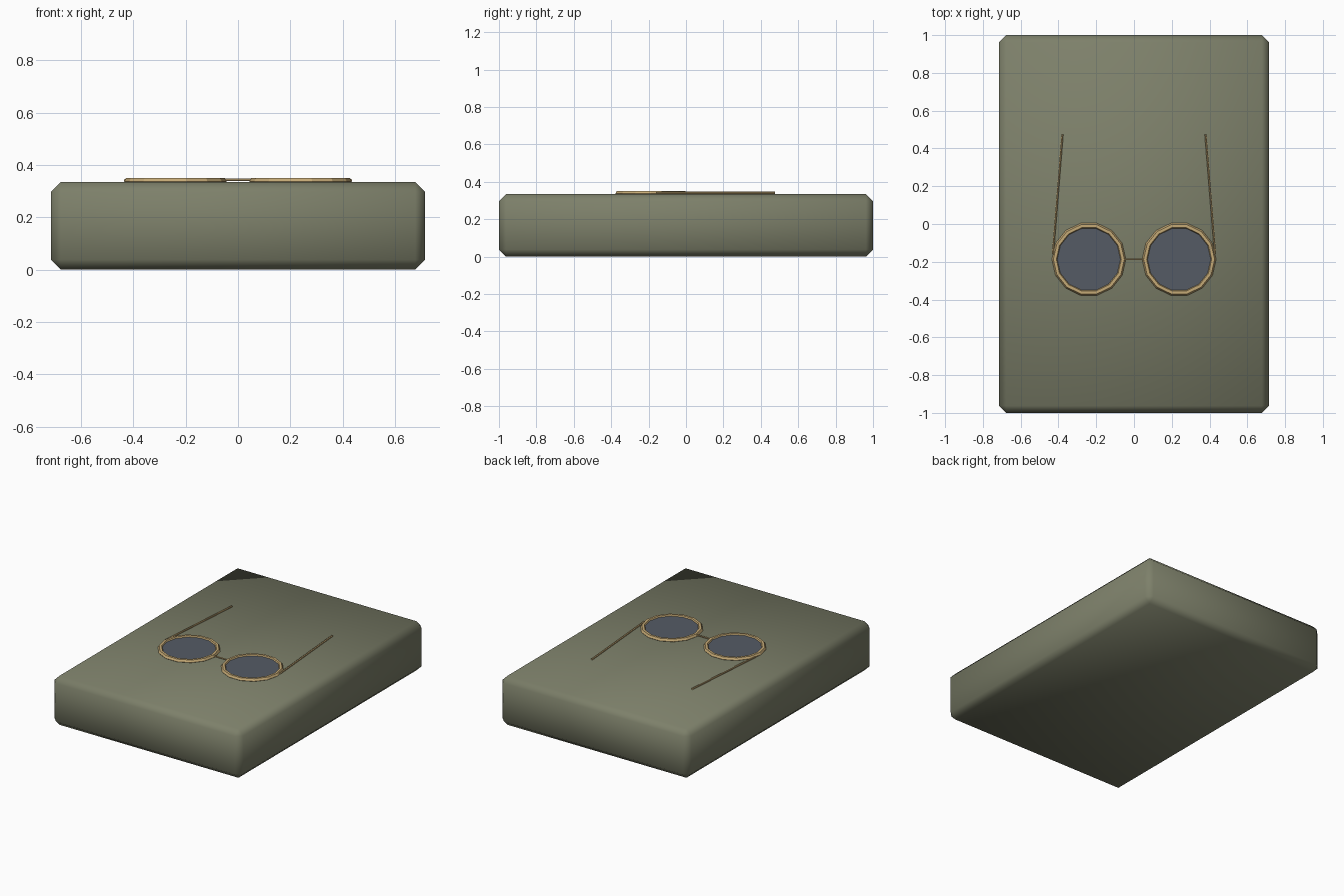
import bpy, math
from mathutils import Vector

if "Cube" in bpy.data.objects:
    bpy.data.objects.remove(bpy.data.objects["Cube"])


def material(name, rgb):
    m = bpy.data.materials.new(name)
    m.diffuse_color = (*rgb, 1)
    m.use_nodes = True
    m.node_tree.nodes["Principled BSDF"].inputs["Base Color"].default_value = m.diffuse_color
    return m


olive = material("olive_cloth", (0.205, 0.216, 0.144))
gold = material("gold_metal", (0.56, 0.40, 0.18))
dark = material("dark_glass", (0.09, 0.105, 0.13))


def finish(name, mat):
    o = bpy.context.object
    o.name = name
    o.data.materials.append(mat)
    return o


def rod(name, a, b, r):
    a, b = Vector(a), Vector(b)
    bpy.ops.mesh.primitive_cylinder_add(vertices=6, radius=r, depth=(b - a).length,
                                        location=(a + b) / 2)
    o = finish(name, gold)
    o.rotation_euler = (b - a).to_track_quat('Z', 'Y').to_euler()


# Slab with chamfered edges
TOP = 0.335
bpy.ops.mesh.primitive_cube_add(size=1, location=(0, 0, TOP / 2))
slab = finish("book_slab", olive)
slab.scale = (1.43, 2, TOP)
bpy.ops.object.transform_apply(location=False, rotation=False, scale=True)
bev = slab.modifiers.new("chamfer", 'BEVEL')
bev.width, bev.segments = 0.038, 1
bpy.ops.object.modifier_apply(modifier=bev.name)
bpy.ops.object.shade_smooth_by_angle(angle=math.radians(50))

# Rims, lenses and temples, mirrored left and right
for s, side in ((-1, "left"), (1, "right")):
    c = (s * 0.239, -0.187)
    bpy.ops.mesh.primitive_torus_add(major_segments=14, minor_segments=6,
                                     major_radius=0.18, minor_radius=0.016,
                                     location=(*c, TOP + 0.002))
    finish(f"{side}_rim", gold)
    bpy.ops.mesh.primitive_cylinder_add(vertices=16, radius=0.176, depth=0.008,
                                        location=(*c, TOP + 0.004))
    finish(f"{side}_lens", dark)
    rod(f"{side}_temple", (s * 0.43, -0.16, TOP + 0.006),
        (s * 0.379, 0.475, TOP + 0.006), 0.006)

# Bridge between the rims
rod("bridge", (-0.055, -0.187, TOP + 0.008), (0.055, -0.187, TOP + 0.008), 0.005)
